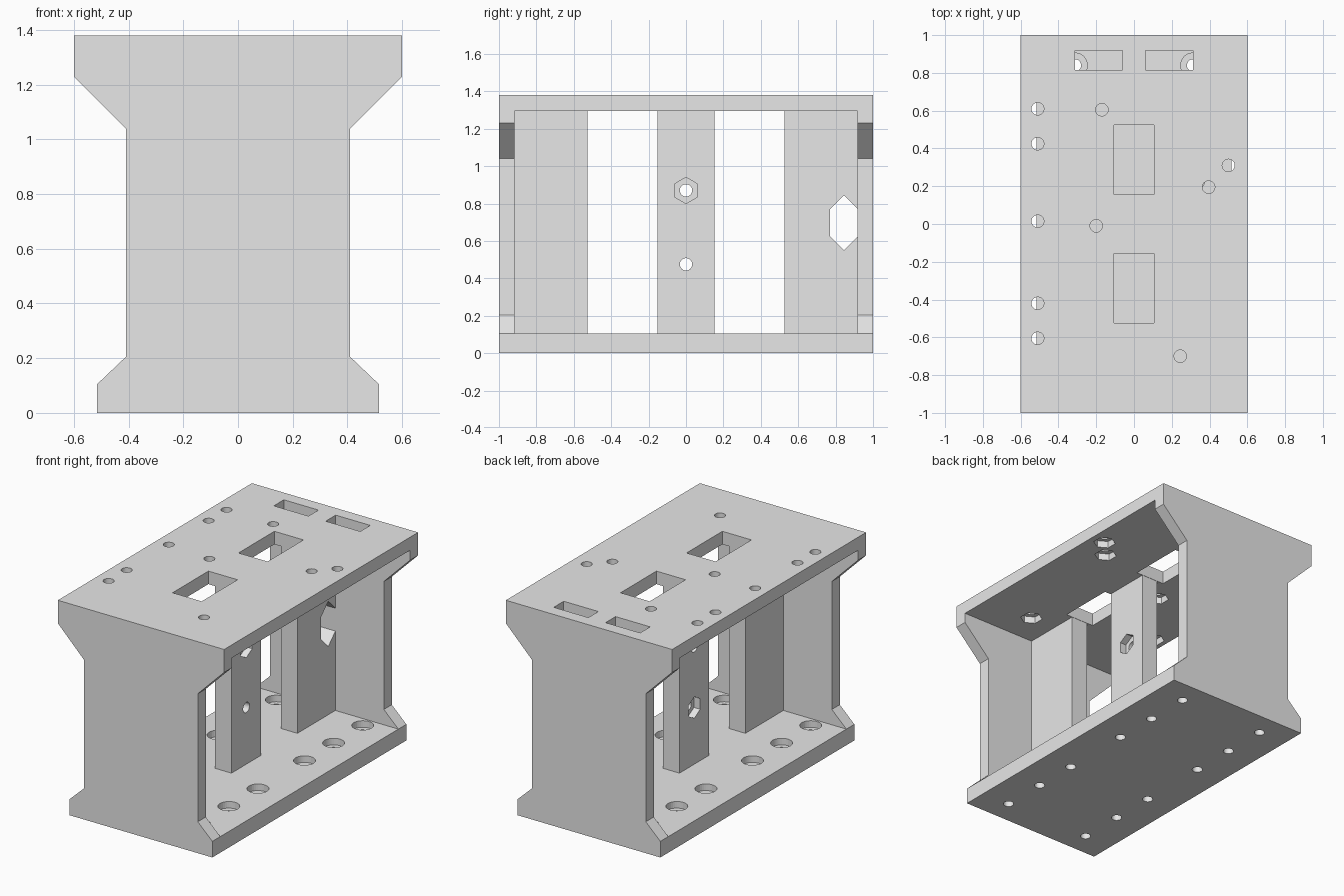
import bpy, bmesh, math

if "Cube" in bpy.data.objects:
    bpy.data.objects.remove(bpy.data.objects["Cube"])

grey = bpy.data.materials.new("plain grey")
grey.diffuse_color = (0.8, 0.8, 0.8, 1)
grey.use_nodes = True
grey.node_tree.nodes["Principled BSDF"].inputs["Base Color"].default_value = grey.diffuse_color

TOP, CEIL, FLOOR, WALL, WEB = 1.38, 1.295, 0.105, 0.918, 0.06


def extrude(bm, pts, axis, a, b):
    """Extrude a 2D outline along x (pts are y,z), y (x,z) or z (x,y)."""
    def place(p, t):
        return {"x": (t, *p), "y": (p[0], t, p[1]), "z": (*p, t)}[axis]
    lo = [bm.verts.new(place(p, a)) for p in pts]
    hi = [bm.verts.new(place(p, b)) for p in pts]
    bm.faces.new(lo)
    bm.faces.new(hi[::-1])
    for i in range(len(pts)):
        j = (i + 1) % len(pts)
        bm.faces.new((lo[j], lo[i], hi[i], hi[j]))


def ngon(u, v, r, n=32):
    """Regular outline with its first corner pointing along the second axis."""
    return [(u + r * math.sin(2 * math.pi * i / n),
             v + r * math.cos(2 * math.pi * i / n)) for i in range(n)]


def rect(u0, v0, u1, v1):
    return [(u0, v0), (u1, v0), (u1, v1), (u0, v1)]


def make(name, shapes):
    bm = bmesh.new()
    for s in shapes:
        extrude(bm, *s)
    bmesh.ops.recalc_face_normals(bm, faces=bm.faces)
    me = bpy.data.meshes.new(name)
    bm.to_mesh(me)
    bm.free()
    me.materials.append(grey)
    ob = bpy.data.objects.new(name, me)
    bpy.context.collection.objects.link(ob)
    return ob


def cut(target, shapes):
    cutter = make("cutter", shapes)
    cutter.hide_render = True
    mod = target.modifiers.new("cut", "BOOLEAN")
    mod.operation, mod.solver, mod.object = "DIFFERENCE", "EXACT", cutter
    bpy.context.view_layer.objects.active = target
    bpy.ops.object.modifier_apply(modifier=mod.name)
    bpy.data.objects.remove(cutter)


# Housing: flared end profile run front to back, hollowed between end plates
half = [(0.515, 0), (0.515, FLOOR), (0.41, 0.205), (0.41, 1.04), (0.6, 1.23), (0.6, TOP)]
profile = half + [(-x, z) for x, z in reversed(half)]
housing = make("housing", [(profile, "y", -1, 1)])
cut(housing, [(rect(-2, -WALL, 2, WALL), "z", FLOOR, CEIL)])

# Top plate: bolt holes with hexagonal nut pockets underneath
bolts = [(-0.51, 0.61), (-0.51, 0.425), (-0.51, 0.015), (-0.51, -0.42), (-0.51, -0.605),
         (-0.17, 0.605), (0.5, 0.31), (0.395, 0.195), (-0.2, -0.01), (0.245, -0.7)]
cut(housing, [(ngon(x, y, 0.033), "z", 1.2, 1.5) for x, y in bolts])
cut(housing, [(ngon(x, y, 0.068, 6), "z", 1.2, CEIL + 0.045) for x, y in bolts])

# Top plate: two large windows and two strap slots
cut(housing, [(rect(-0.105, y, 0.105, y + 0.37), "z", 1.2, 1.5) for y in (-0.525, 0.155)]
    + [(rect(x, 0.815, x + 0.25, WALL), "z", 1.2, 1.5) for x in (-0.312, 0.062)])

# Bottom plate: two rows of counterbored screw holes
screws = [(sx * 0.312, sy * y) for sx in (-1, 1) for sy in (-1, 1) for y in (0.24, 0.54, 0.84)]
cut(housing, [(ngon(x, y, 0.032), "z", -0.1, 0.2) for x, y in screws])
cut(housing, [(ngon(x, y, 0.065), "z", 0.062, 0.2) for x, y in screws])

# Three web columns down the middle
spans = {"front_column": (-WALL, -0.527), "middle_column": (-0.153, 0.153),
         "back_column": (0.527, WALL)}
cols = {n: make(n, [(rect(a, FLOOR, b, CEIL), "x", -WEB, WEB)]) for n, (a, b) in spans.items()}

# Middle column: two cross bolts, nut pockets on opposite sides
cut(cols["middle_column"], [(ngon(0, z, 0.033), "x", -1, 1) for z in (0.475, 0.87)])
cut(cols["middle_column"], [(ngon(0, 0.87, 0.07, 6), "x", 0.015, 1),
                            (ngon(0, 0.475, 0.07, 6), "x", -1, -0.015)])

# Back column: tall pointed strap opening against the end plate
cut(cols["back_column"], [([(0.845, 0.55), (0.92, 0.625), (0.92, 0.77), (0.845, 0.845),
                            (0.77, 0.77), (0.77, 0.625)], "x", -1, 1)])
